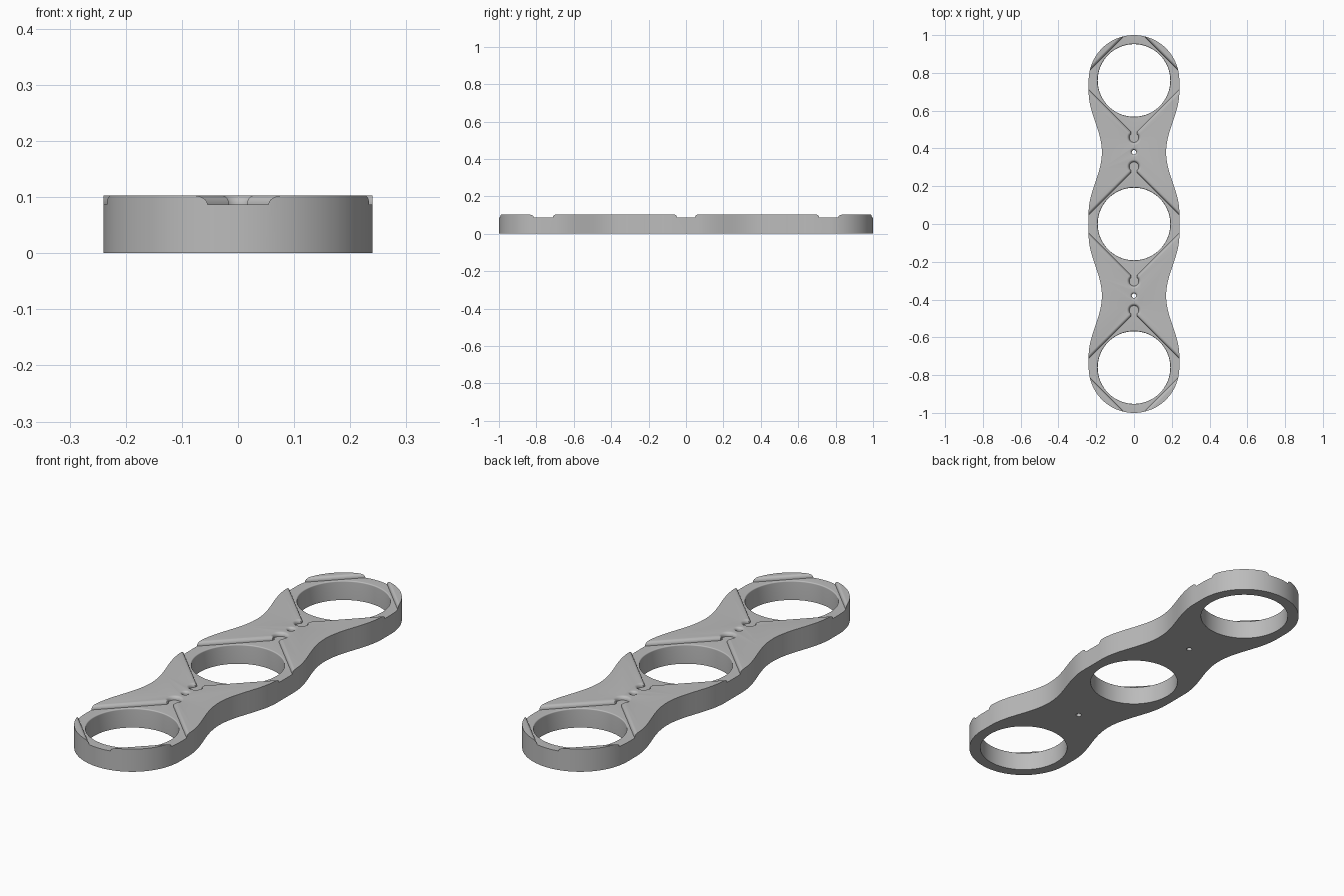
import bpy, bmesh
from math import sin, cos, pi, sqrt, asin, radians

if "Cube" in bpy.data.objects:
    bpy.data.objects.remove(bpy.data.objects["Cube"], do_unlink=True)

HEIGHT, FLOOR = 0.103, 0.087     # top of the plate, floor of the recesses
HALF_W, WAIST = 0.24, 0.17       # half widths at the lobes and at the waists
PITCH, RING_R, PIN_R = 0.76, 0.192, 0.012
STEPS = 8

grey = bpy.data.materials.new("satin grey")
grey.use_nodes = True
grey.diffuse_color = (0.5, 0.5, 0.5, 1)
grey.node_tree.nodes["Principled BSDF"].inputs["Base Color"].default_value = grey.diffuse_color


def loft(name, rings):
    """Closed solid through a stack of (outline, z) rings with equal point counts."""
    bm = bmesh.new()
    loops = [[bm.verts.new((x, y, z)) for x, y in pts] for pts, z in rings]
    n = len(loops[0])
    for a, b in zip(loops, loops[1:]):
        for i in range(n):
            j = (i + 1) % n
            bm.faces.new((a[i], a[j], b[j], b[i]))
    bm.faces.new(loops[0][::-1])
    bm.faces.new(loops[-1])
    bmesh.ops.recalc_face_normals(bm, faces=bm.faces)
    mesh = bpy.data.meshes.new(name)
    bm.to_mesh(mesh)
    bm.free()
    mesh.materials.append(grey)
    ob = bpy.data.objects.new(name, mesh)
    bpy.context.collection.objects.link(ob)
    return ob


def mirror4(quarter):
    """Full outline from the +x +y quarter, which runs from the x axis to the y axis."""
    right_top = quarter
    left_top = [(-x, y) for x, y in reversed(quarter) if x > 1e-6]
    upper = right_top + left_top
    lower = [(x, -y) for x, y in reversed(upper) if y > 1e-6]
    return upper + lower


def body_outline():
    pts = [(HALF_W, 0.0)]
    mid, amp = (HALF_W + WAIST) / 2, (HALF_W - WAIST) / 2
    for i in range(41):                                   # waist wave
        t = 2 * pi * i / 40
        pts.append((mid + amp * cos(t), 0.06 + 0.64 * i / 40))
    for i in range(25):                                   # rounded end
        t = pi / 2 * i / 24
        pts.append((HALF_W * cos(t), PITCH + HALF_W * sin(t)))
    return mirror4(pts)


def recess_outline(grow):
    """Diamond with a keyhole at both ends, widened evenly by grow."""
    d, neck, r, key_y = 0.288 + grow * sqrt(2), 0.016 + grow, 0.025 + grow, 0.303
    pts = [(d, 0.0), (neck, d - neck)]
    start = -pi / 2 + asin(neck / r)
    for i in range(17):
        t = start + (pi / 2 - start) * i / 16
        pts.append((r * cos(t), key_y + r * sin(t)))
    return mirror4(pts)


def circle(r, count):
    return [(r * cos(2 * pi * i / count), r * sin(2 * pi * i / count)) for i in range(count)]


def rounded_cutter(name, outline, bottom, top, width, drop, y):
    """Cutter that leaves a rounded edge of the given width and drop at height top."""
    rings = [(outline(0), bottom)] if bottom < top - drop - 1e-6 else []
    for i in range(STEPS + 1):
        t = pi / 2 * i / STEPS
        rings.append((outline(width * (1 - cos(t))), top - drop + drop * sin(t)))
    rings.append((outline(width), top + 0.03))
    ob = loft(name, rings)
    ob.location.y = y
    ob.hide_render = True
    return ob


# Plate body
body = loft("plate_body", [(body_outline(), 0), (body_outline(), HEIGHT)])

# Recesses and ring holes at the three lobes, pin holes at the two waists
cutters = []
for y in (-PITCH, 0, PITCH):
    cutters.append(rounded_cutter("recess_cutter", recess_outline, FLOOR, HEIGHT,
                                  0.014, HEIGHT - FLOOR, y))
    cutters.append(rounded_cutter("ring_hole_cutter", lambda g: circle(RING_R + g, 96),
                                  -0.05, FLOOR, 0.005, 0.005, y))
for y in (-PITCH / 2, PITCH / 2):
    cutters.append(rounded_cutter("pin_hole_cutter", lambda g: circle(PIN_R + g, 32),
                                  -0.05, HEIGHT, 0.012, 0.012, y))

for cutter in cutters:
    mod = body.modifiers.new("cut", 'BOOLEAN')
    mod.operation, mod.solver, mod.object = 'DIFFERENCE', 'EXACT', cutter

# Bake the cuts and drop the cutters
bpy.context.view_layer.update()
graph = bpy.context.evaluated_depsgraph_get()
cut_mesh = bpy.data.meshes.new_from_object(body.evaluated_get(graph))
body.modifiers.clear()
body.data = cut_mesh
for cutter in cutters:
    bpy.data.objects.remove(cutter, do_unlink=True)

bpy.ops.object.select_all(action='DESELECT')
body.select_set(True)
bpy.context.view_layer.objects.active = body
bpy.ops.object.shade_smooth_by_angle(angle=radians(30))
